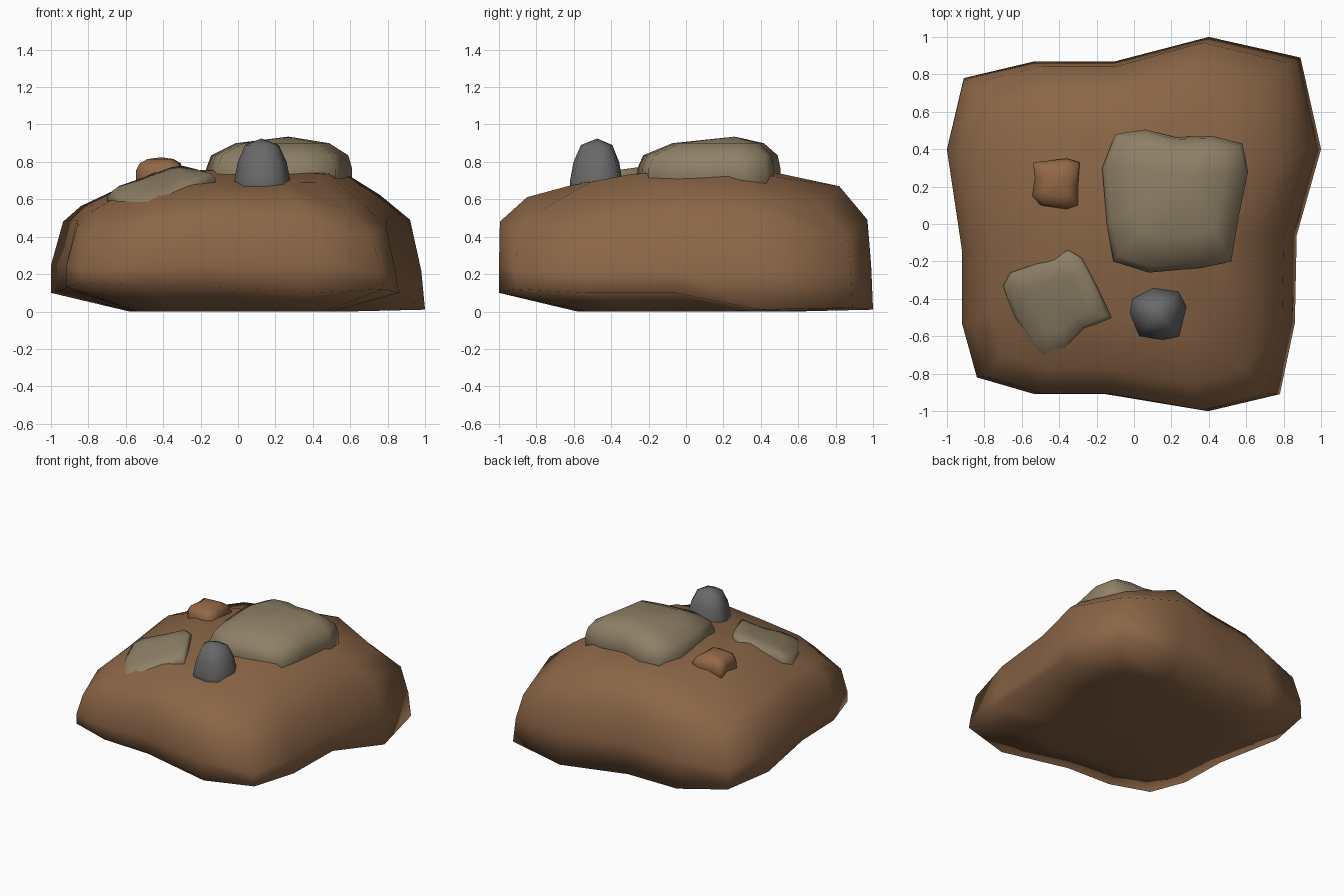
import bpy, bmesh

if "Cube" in bpy.data.objects:
    bpy.data.objects.remove(bpy.data.objects["Cube"])


def material(name, rgb):
    m = bpy.data.materials.new(name)
    m.diffuse_color = (*rgb, 1.0)
    m.use_nodes = True
    m.node_tree.nodes["Principled BSDF"].inputs["Base Color"].default_value = m.diffuse_color
    return m


def loft(name, rings, mat, bottom=None, top=None):
    """Bridge matching rings of points, close the ends with fans, shade smooth."""
    bm = bmesh.new()
    loops = [[bm.verts.new(p) for p in r] for r in rings]
    n = len(loops[0])
    for a, b in zip(loops, loops[1:]):
        for i in range(n):
            j = (i + 1) % n
            bm.faces.new((a[i], a[j], b[j], b[i]))
    for loop, tip in ((loops[0], bottom), (loops[-1], top)):
        if tip is None:
            bm.faces.new(loop)
        else:
            v = bm.verts.new(tip)
            for i in range(n):
                bm.faces.new((loop[i], loop[(i + 1) % n], v))
    bmesh.ops.recalc_face_normals(bm, faces=bm.faces)
    for f in bm.faces:
        f.smooth = True
    me = bpy.data.meshes.new(name)
    bm.to_mesh(me)
    bm.free()
    me.materials.append(mat)
    ob = bpy.data.objects.new(name, me)
    bpy.context.collection.objects.link(ob)
    return ob


def stone(name, outline, levels, tip, mat, slope=(0, 0)):
    """Stone from a plan outline; levels are (height, scale towards the tip)."""
    tx, ty, tz = tip
    lift = lambda x, y: slope[0] * (x - tx) + slope[1] * (y - ty)
    rings = [[(tx + (x - tx) * s, ty + (y - ty) * s,
               z + lift(tx + (x - tx) * s, ty + (y - ty) * s))
              for x, y in outline] for z, s in levels]
    return loft(name, rings, mat, top=tip)


soil = material("earth brown", (0.258, 0.132, 0.062))
tan = material("tan stone", (0.275, 0.218, 0.135))
grey = material("dark grey stone", (0.14, 0.14, 0.145))
clay = material("clay brown", (0.29, 0.138, 0.06))

# Mound: plan outline with the height of its lower edge
base = [(-.91, .78, .08), (-.53, .87, .02), (-.1, .87, .02), (.4, 1, .01),
        (.89, .89, .02), (1, .4, .01), (.87, -.06, .1), (.86, -.53, .1),
        (.78, -.91, .12), (.4, -1, .1), (-.15, -.91, .13), (-.53, -.91, .14),
        (-.84, -.82, .15), (-.92, -.53, .13), (-.92, -.14, .12), (-1, .4, .1)]


def mound_ring(left, right, front, back, corner_drop):
    """Ring scaled per side; each side is (scale, height), corners sit lower."""
    pts = []
    for x, y, _ in base:
        sx, zx = left if x < 0 else right
        sy, zy = front if y < 0 else back
        wx = x ** 4 / (x ** 4 + y ** 4)
        corner = 4 * wx * (1 - wx)
        pts.append((x * sx, y * sy,
                    zx * wx + zy * (1 - wx) - corner_drop * corner))
    return pts


rings = [[(x * .58, y * .58, 0) for x, y, _ in base],
         list(base),
         mound_ring((1, .25), (.98, .22), (1, .25), (.99, .25), .03),
         mound_ring((.935, .49), (.92, .5), (.995, .49), (.97, .5), .1),
         mound_ring((.84, .57), (.76, .63), (.85, .62), (.82, .68), .09),
         mound_ring((.46, .745), (.56, .75), (.56, .69), (.5, .74), .02)]
loft("earth_mound", rings, soil, bottom=(0, 0, 0), top=(0, 0, .765))

# Large tan boulder
stone("large_boulder",
      [(-.1, .48), (.06, .505), (.22, .465), (.42, .47), (.58, .43), (.61, .28),
       (.56, .04), (.52, -.2), (.35, -.235), (.08, -.26), (-.11, -.2),
       (-.145, 0), (-.17, .3)],
      [(.6, 1), (.765, 1), (.835, .94), (.9, .64)], (.27, .26, .935), tan)

# Tilted flat tan slab
stone("flat_slab",
      [(-.7, -.33), (-.66, -.26), (-.48, -.2), (-.35, -.14), (-.28, -.18),
       (-.2, -.33), (-.12, -.5), (-.26, -.56), (-.37, -.68), (-.49, -.725),
       (-.55, -.65), (-.64, -.5)],
      [(.53, 1), (.66, 1), (.69, .9), (.705, .55)], (-.4, -.43, .71), tan,
      slope=(.253, .271))

# Upright grey stone
stone("grey_stone",
      [(-.01, -.4), (.1, -.34), (.24, -.36), (.28, -.44), (.24, -.6),
       (.15, -.62), (.03, -.6), (-.02, -.48)],
      [(.6, 1), (.7, 1), (.8, .87), (.89, .6)], (.125, -.475, .925), grey)

# Small clay pebble
stone("small_pebble",
      [(-.54, .33), (-.49, .335), (-.36, .35), (-.29, .33), (-.3, .2),
       (-.3, .1), (-.36, .08), (-.5, .1), (-.545, .15), (-.53, .25)],
      [(.65, 1), (.755, 1), (.792, .86), (.815, .55)], (-.41, .22, .825), clay)
